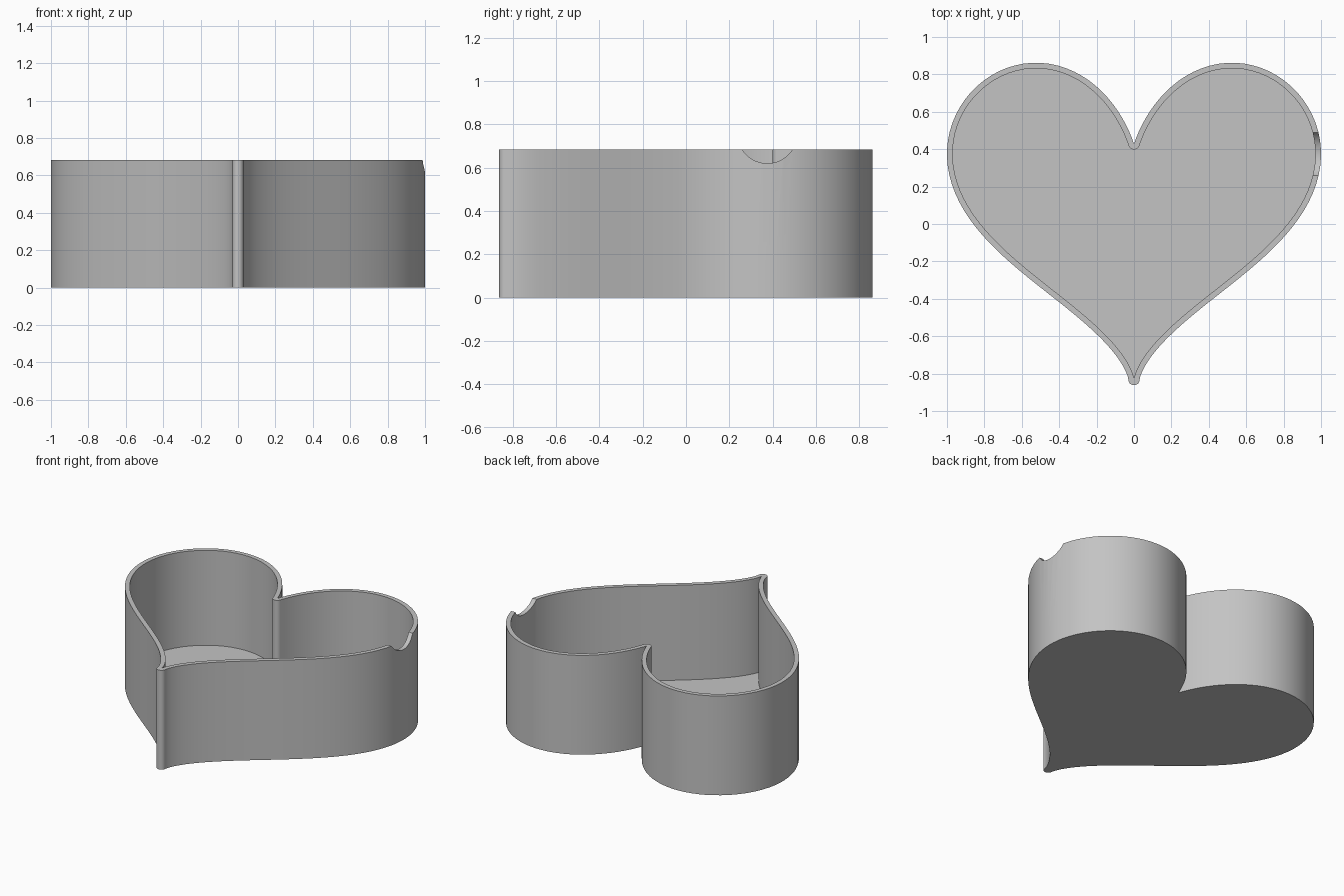
import bpy, bmesh
from math import sin, cos, pi, atan2, radians
from mathutils import Vector

cube = bpy.data.objects.get("Cube")
if cube:
    bpy.data.objects.remove(cube, do_unlink=True)

HEIGHT, FLOOR, WALL = 0.683, 0.03, 0.03
SCALE, TIP_Y = 0.97 / 16, -0.832
A, B, C, D = 11.7, 5.35, 2.5, 1.1
SHIFT = TIP_Y + SCALE * (A + B - C + D)

grey = bpy.data.materials.new("light_grey")
grey.use_nodes = True
grey.diffuse_color = (0.55, 0.55, 0.55, 1)
grey.node_tree.nodes["Principled BSDF"].inputs["Base Color"].default_value = grey.diffuse_color


def heart(t):
    """Point on the inner heart line, from the cleft (t=0) to the tip (t=pi)."""
    y = A * cos(t) - B * cos(2 * t) - C * cos(3 * t) - D * cos(4 * t)
    return Vector((SCALE * 16 * sin(t) ** 3, SCALE * y + SHIFT))


def normal(t):
    d = heart(t + 0.001) - heart(t - 0.001)
    return Vector((-d.y, d.x)).normalized()


def outside(t):
    return heart(t) + WALL * normal(t)


def arc(centre, start, end, steps=10):
    for i in range(steps + 1):
        a = start + (end - start) * i / steps
        yield centre + WALL * Vector((cos(a), sin(a)))


# Where the two outer lobes meet at the cleft
low, high = 0.05, 1.0
for _ in range(40):
    mid = (low + high) / 2
    if outside(mid).x < 0:
        low = mid
    else:
        high = mid
start = high
cleft = outside(start)
cleft.x = 0

# Half outline as (inner, outer) pairs: rounded cleft, lobe, rounded tip
n = normal(start)
pairs = [(p, cleft) for p in arc(cleft, -pi / 2, atan2(-n.y, -n.x))]
STEPS, END = 72, pi - 0.05
for i in range(1, STEPS + 1):
    t = start + (END - start) * i / STEPS
    pairs.append((heart(t), outside(t)))
tip = Vector((0, TIP_Y))
pairs += [(tip, p) for p in arc(tip, 0, -pi / 2)]

# Mirror to the full outline
flip = Vector((-1, 1))
pairs += [(a * flip, b * flip) for a, b in pairs[-2:0:-1]]

# Heart-shaped tray: outer wall, rim, inner wall, floor and underside
bm = bmesh.new()
rings = []
for side, z in ((1, 0), (1, HEIGHT), (0, HEIGHT), (0, FLOOR)):
    rings.append([bm.verts.new((p[side].x, p[side].y, z)) for p in pairs])
count = len(pairs)
for r, s in zip(rings, rings[1:]):
    for i in range(count):
        j = (i + 1) % count
        bm.faces.new((r[i], r[j], s[j], s[i]))
bm.faces.new(rings[0])
bm.faces.new(rings[-1])
bmesh.ops.remove_doubles(bm, verts=bm.verts[:], dist=0.00005)
bmesh.ops.recalc_face_normals(bm, faces=bm.faces[:])
mesh = bpy.data.meshes.new("heart_tray")
bm.to_mesh(mesh)
bm.free()
mesh.materials.append(grey)
tray = bpy.data.objects.new("heart_tray", mesh)
bpy.context.collection.objects.link(tray)

# Scooped pouring notch in the rim
bpy.ops.mesh.primitive_cylinder_add(vertices=96, radius=0.137, depth=0.4,
                                    location=(1.0, 0.375, HEIGHT + 0.074),
                                    rotation=(0, radians(90), 0))
cutter = bpy.context.object
cutter.name = "notch_cutter"
cutter.hide_render = True
cutter.data.materials.append(grey)

bpy.ops.object.select_all(action='DESELECT')
tray.select_set(True)
bpy.context.view_layer.objects.active = tray
cut = tray.modifiers.new("notch", 'BOOLEAN')
cut.operation = 'DIFFERENCE'
cut.solver = 'EXACT'
cut.object = cutter
bpy.ops.object.modifier_apply(modifier=cut.name)
bpy.data.objects.remove(cutter, do_unlink=True)
bpy.ops.object.shade_smooth_by_angle(angle=radians(30))
